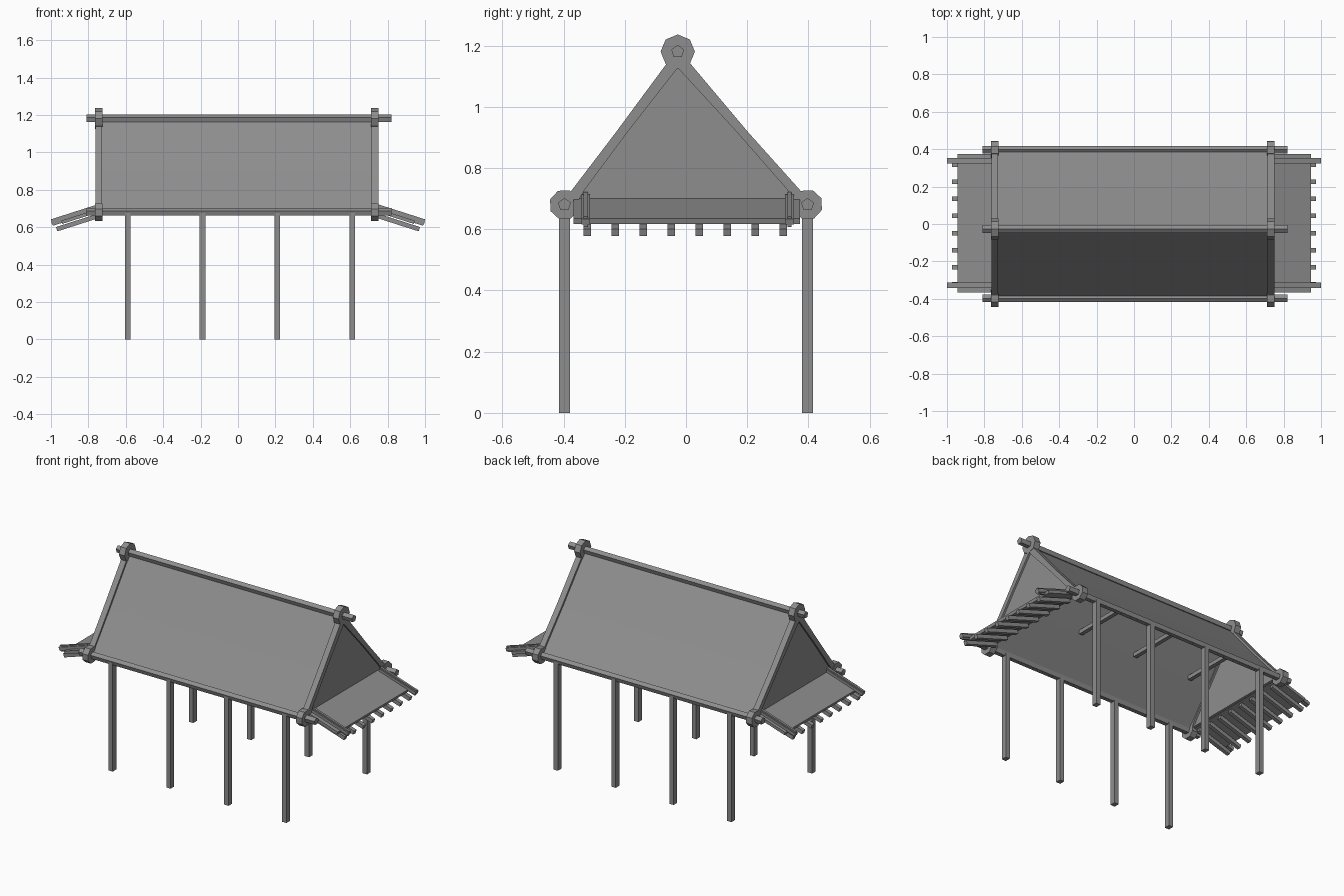
import bpy, bmesh, math
from mathutils import Vector

cube = bpy.data.objects.get("Cube")
if cube:
    bpy.data.objects.remove(cube, do_unlink=True)

grey = bpy.data.materials.new("weathered_grey")
grey.use_nodes = True
COLOUR = (0.27, 0.27, 0.27, 1)
grey.diffuse_color = COLOUR
grey.node_tree.nodes["Principled BSDF"].inputs["Base Color"].default_value = COLOUR


def finish(name, bm):
    bmesh.ops.recalc_face_normals(bm, faces=bm.faces)
    mesh = bpy.data.meshes.new(name)
    bm.to_mesh(mesh)
    bm.free()
    mesh.materials.append(grey)
    obj = bpy.data.objects.new(name, mesh)
    bpy.context.collection.objects.link(obj)
    return obj


def prism(name, outline, offset):
    """Extrude a closed outline of points by an offset."""
    bm = bmesh.new()
    face = bm.faces.new([bm.verts.new(p) for p in outline])
    out = bmesh.ops.extrude_face_region(bm, geom=[face], use_keep_orig=True)
    verts = [v for v in out["geom"] if isinstance(v, bmesh.types.BMVert)]
    bmesh.ops.translate(bm, vec=offset, verts=verts)
    return finish(name, bm)


def extrude_x(name, profile, x0, x1):
    return prism(name, [(x0, y, z) for y, z in profile], (x1 - x0, 0, 0))


def extrude_y(name, profile, y0, y1):
    return prism(name, [(x, y0, z) for x, z in profile], (0, y1 - y0, 0))


def ring(y, z, r, sides, turn=0.0):
    return [(y + r * math.sin(math.tau * i / sides + turn),
             z + r * math.cos(math.tau * i / sides + turn)) for i in range(sides)]


def box(name, x, y, z, sx, sy, sz):
    extrude_x(name, [(y - sy/2, z - sz/2), (y + sy/2, z - sz/2),
                     (y + sy/2, z + sz/2), (y - sy/2, z + sz/2)], x - sx/2, x + sx/2)


RIDGE = (-0.027, 1.18)
EAVES = {"front": (-0.397, 0.68), "back": (0.397, 0.68)}
ENDS = {"right": -0.745, "left": 0.732}
POST_X = (-0.59, -0.19, 0.21, 0.61)

# Posts and horizontal poles
for side, (y, z) in EAVES.items():
    for i, x in enumerate(POST_X):
        box(f"{side}_post_{i + 1}", x, y, z / 2, 0.03, 0.035, z)
    extrude_x(f"{side}_eave_pole", ring(y, z, 0.022, 5), -0.81, 0.82)
extrude_x("ridge_pole", ring(*RIDGE, 0.022, 5), -0.81, 0.82)

# Sagging roof sheets
for side, (y, z) in EAVES.items():
    s = 1 if y > 0 else -1
    top = [(RIDGE[0], 1.17), (s * 0.21 - 0.013, 0.905), (y, z)]
    low = [(py, pz - 0.018) for py, pz in reversed(top)]
    extrude_x(f"{side}_roof_sheet", top + low, ENDS["right"], ENDS["left"])

# Gable ends: panel, rafters and knotted joints
for end, x in ENDS.items():
    extrude_x(f"{end}_gable_panel", [(-0.38, 0.68), (0.38, 0.68), (RIDGE[0], 1.15)],
              x - 0.006, x + 0.006)
    extrude_x(f"{end}_ridge_joint", ring(*RIDGE, 0.056, 8), x - 0.02, x + 0.02)
    for side, (y, z) in EAVES.items():
        s = 1 if y > 0 else -1
        extrude_x(f"{end}_{side}_joint", ring(y, z, 0.05, 8, 0.35), x - 0.02, x + 0.02)
        outer = [(RIDGE[0], 1.19), (s * 0.215 - 0.013, 0.918), (s * 0.375, 0.725), (y, z)]
        inner = [(s * 0.36, z), (s * 0.33, 0.73), (s * 0.172 - 0.013, 0.925), (RIDGE[0], 1.127)]
        extrude_x(f"{end}_{side}_gable_rafter", outer + inner, x - 0.018, x + 0.018)

# Tie beams under the roof
for i, x in enumerate(POST_X):
    box(f"tie_beam_{i + 1}", x, -0.015, 0.89, 0.025, 0.4, 0.025)

# Sloping awnings at both ends
SLOPE = -0.32


def sloped(x0, x1, z0, thick):
    """Sloping strip with its top edge starting at z0, ends cut square."""
    z1 = z0 + SLOPE * (x1 - x0)
    n = Vector((SLOPE, -1)).normalized() * thick
    return [(x0, z0), (x1, z1), (x1 + n.x, z1 + n.y), (x0 + n.x, z0 + n.y)]


for end, s in (("right", -1), ("left", 1)):
    def strip(name, profile, y, width):
        extrude_y(f"{end}_{name}", [(s * x, z) for x, z in profile], y - width / 2, y + width / 2)
    strip("awning_sheet", sloped(0.735, 0.945, 0.702, 0.018), 0.003, 0.74)
    for side, y in (("front", -0.327), ("back", 0.338)):
        strip(f"{side}_awning_rail", sloped(0.75, 1.0, 0.722, 0.036), y, 0.014)
        strip(f"{side}_awning_rail_core", sloped(0.75, 1.0, 0.714, 0.02), y, 0.028)
    for i in range(8):
        strip(f"awning_rafter_{i + 1}", sloped(0.75, 0.973, 0.672, 0.024),
              -0.323 + i * 0.0915, 0.024)
